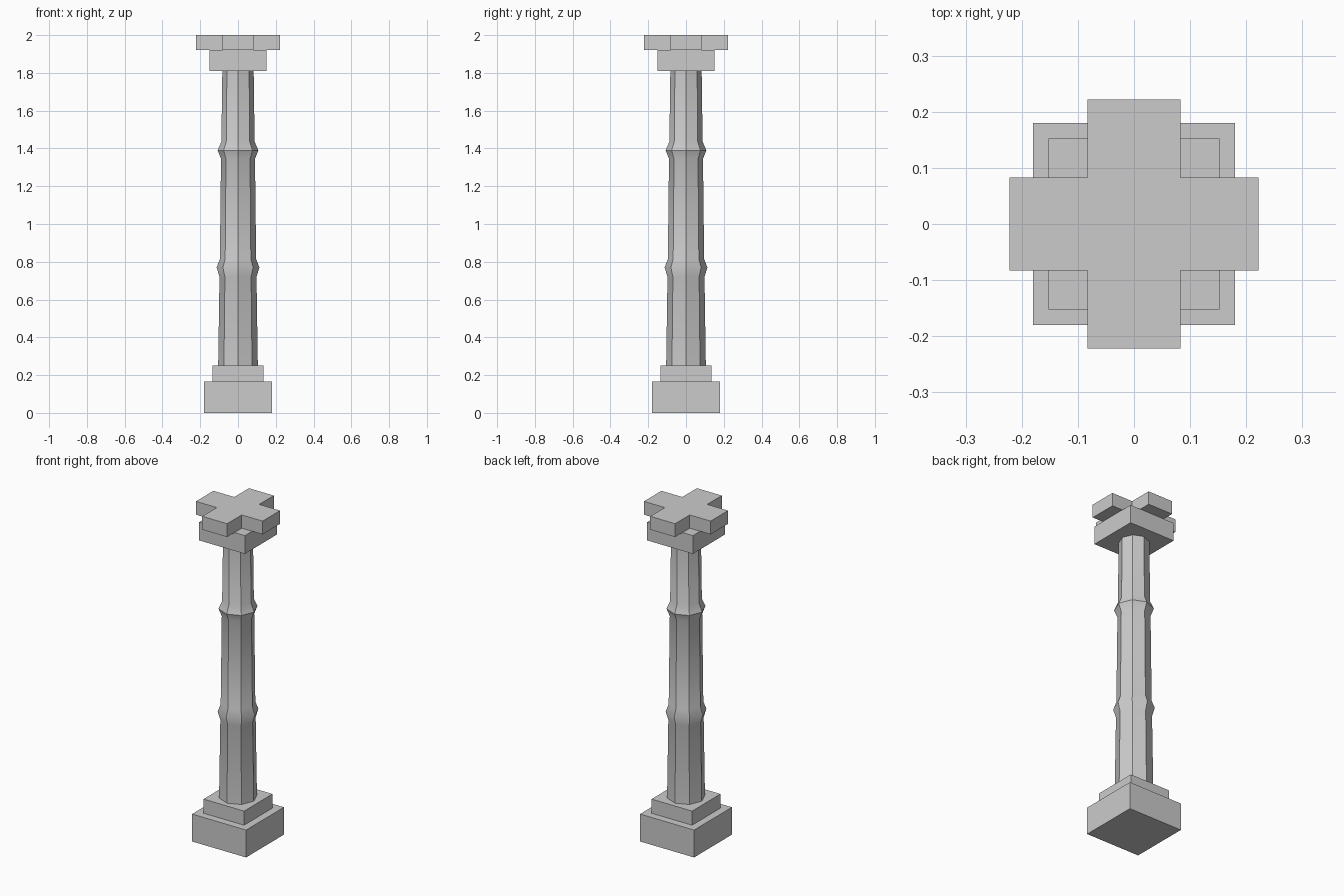
import bpy, bmesh, math

cube = bpy.data.objects.get("Cube")
if cube:
    bpy.data.objects.remove(cube, do_unlink=True)

stone = bpy.data.materials.new("pale_grey_stone")
stone.use_nodes = True
grey = (0.6, 0.6, 0.6, 1)
stone.diffuse_color = grey
stone.node_tree.nodes["Principled BSDF"].inputs["Base Color"].default_value = grey


def add_object(name, bm):
    bmesh.ops.recalc_face_normals(bm, faces=bm.faces)
    mesh = bpy.data.meshes.new(name)
    bm.to_mesh(mesh)
    bm.free()
    mesh.materials.append(stone)
    obj = bpy.data.objects.new(name, mesh)
    bpy.context.collection.objects.link(obj)
    return obj


def prism(name, outline, bottom, top):
    """Extrude a flat outline straight up."""
    bm = bmesh.new()
    face = bm.faces.new([bm.verts.new((x, y, bottom)) for x, y in outline])
    new = bmesh.ops.extrude_face_region(bm, geom=[face])["geom"]
    verts = [v for v in new if isinstance(v, bmesh.types.BMVert)]
    bmesh.ops.translate(bm, verts=verts, vec=(0, 0, top - bottom))
    return add_object(name, bm)


def square(h):
    return [(-h, -h), (h, -h), (h, h), (-h, h)]


# Square plinth steps and capital block
prism("plinth", square(0.18), 0, 0.165)
prism("upper_plinth", square(0.135), 0.165, 0.25)
prism("capital_block", square(0.152), 1.81, 1.92)

# Cross-shaped top slab: one arm's corners, turned four times
arm, half = 0.222, 0.083
cross = []
for turn in range(4):
    c, s = round(math.cos(turn * math.pi / 2)), round(math.sin(turn * math.pi / 2))
    for x, y in ((arm, -half), (arm, half), (half, half)):
        cross.append((c * x - s * y, s * x + c * y))
prism("cross_slab", cross, 1.92, 2)

# Tapered octagonal shaft with two raised rings: (radius, height)
profile = [(0.105, 0.25), (0.098, 0.72), (0.113, 0.77), (0.096, 0.815),
           (0.09, 1.345), (0.108, 1.39), (0.088, 1.435), (0.083, 1.81)]
SIDES = 8
bm = bmesh.new()
loops = []
for r, z in profile:
    angles = [math.tau * i / SIDES for i in range(SIDES)]
    loops.append([bm.verts.new((r * math.cos(a), r * math.sin(a), z)) for a in angles])
for low, high in zip(loops, loops[1:]):
    for i in range(SIDES):
        j = (i + 1) % SIDES
        bm.faces.new((low[i], low[j], high[j], high[i]))
bm.faces.new(loops[0])
bm.faces.new(loops[-1])
shaft = add_object("shaft", bm)

# Soft ring transitions, crisp flute edges
bpy.ops.object.select_all(action="DESELECT")
shaft.select_set(True)
bpy.context.view_layer.objects.active = shaft
bpy.ops.object.shade_smooth_by_angle(angle=math.radians(40))
